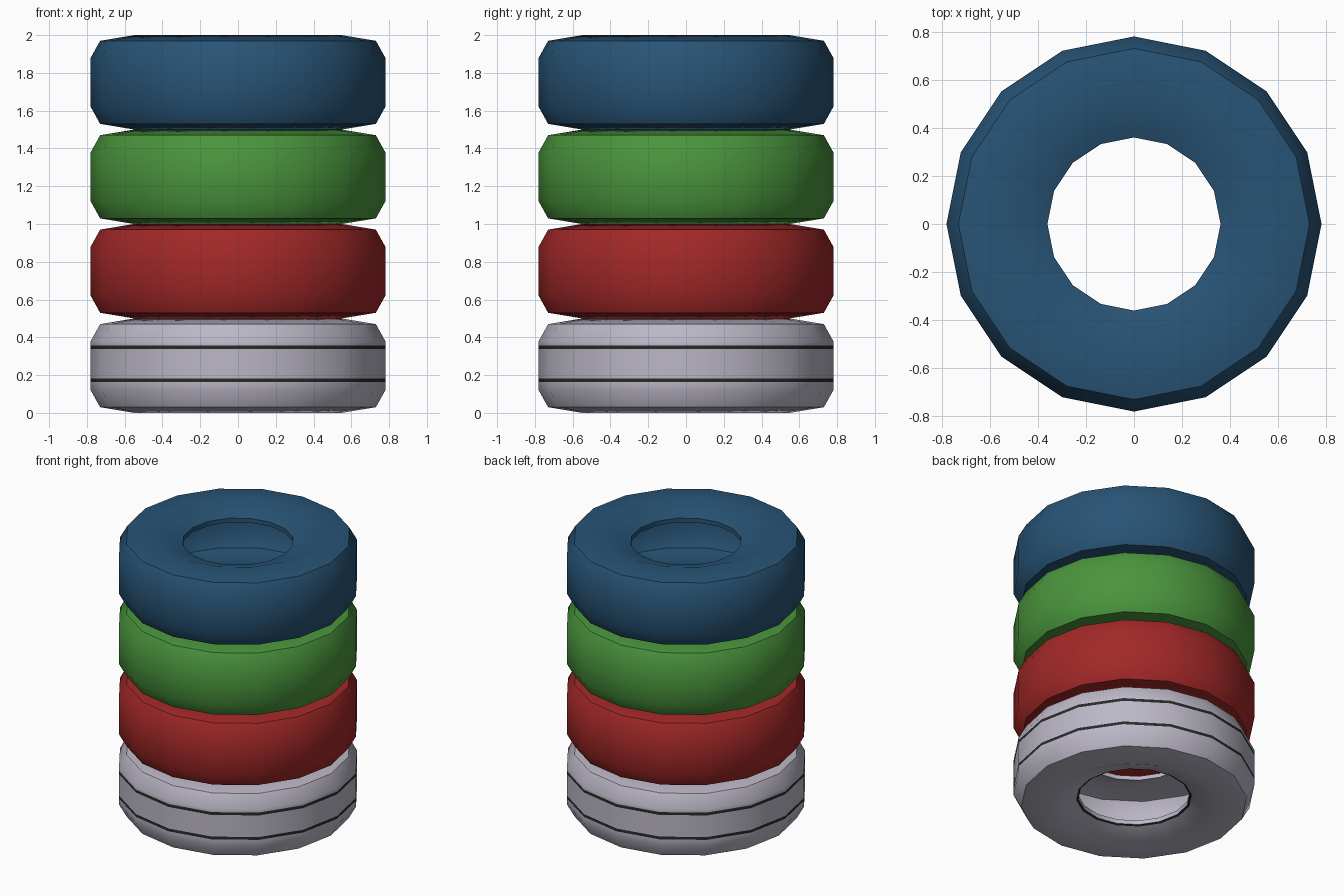
import bpy
import bmesh
import math

if "Cube" in bpy.data.objects:
    bpy.data.objects.remove(bpy.data.objects["Cube"])

SIDES = 16
HEIGHT = 0.5


def material(name, rgb):
    m = bpy.data.materials.new(name)
    m.diffuse_color = (*rgb, 1)
    m.use_nodes = True
    m.node_tree.nodes["Principled BSDF"].inputs["Base Color"].default_value = m.diffuse_color
    return m


white = material("pale grey", (0.50, 0.475, 0.565))
red = material("red", (0.36, 0.021, 0.021))
green = material("green", (0.068, 0.30, 0.046))
blue = material("blue", (0.021, 0.087, 0.178))
black = material("black", (0.022, 0.022, 0.022))

# Half profiles (radius, z): outer skin from lower lip to tread, and hollow inside
outer_half = [(0.36, 0.07), (0.55, 0.0), (0.73, 0.03), (0.78, 0.12)]
inner_half = [(0.745, 0.135), (0.705, 0.06), (0.55, 0.032), (0.36, 0.10)]


def flip(points):
    return [(r, HEIGHT - z) for r, z in reversed(points)]


def tyre(name, base_z, mat, tread=(), lip=()):
    """Revolve a closed hollow tyre section; tread and lip add extra rings."""
    outer = list(outer_half)
    outer[1:1] = lip
    profile = (outer + [(0.78, z) for z in tread] + flip(outer_half)
               + flip(inner_half) + inner_half)
    bm = bmesh.new()
    rings = []
    for i in range(SIDES):
        a = 2 * math.pi * i / SIDES
        rings.append([bm.verts.new((r * math.cos(a), r * math.sin(a), z))
                      for r, z in profile])
    n = len(profile)
    for i in range(SIDES):
        p, q = rings[i], rings[(i + 1) % SIDES]
        for j in range(n):
            k = (j + 1) % n
            bm.faces.new((p[j], q[j], q[k], p[k]))
    bmesh.ops.recalc_face_normals(bm, faces=bm.faces)
    mesh = bpy.data.meshes.new(name)
    bm.to_mesh(mesh)
    bm.free()
    obj = bpy.data.objects.new(name, mesh)
    bpy.context.collection.objects.link(obj)
    obj.location.z = base_z
    mesh.materials.append(mat)
    bpy.ops.object.select_all(action='DESELECT')
    obj.select_set(True)
    bpy.context.view_layer.objects.active = obj
    bpy.ops.object.shade_smooth_by_angle(angle=math.radians(35))
    return obj


# Bottom tyre with two dark tread lines and a dark lower lip
bottom = tyre("bottom_tyre", 0, white, tread=(0.163, 0.183, 0.337, 0.357),
              lip=[(0.375, 0.0645)])
bottom.data.materials.append(black)
for f in bottom.data.polygons:
    c = f.center
    radius = math.hypot(c.x, c.y)
    on_line = radius > 0.755 and min(abs(c.z - 0.173), abs(c.z - 0.347)) < 0.005
    on_lip = radius < 0.37 and c.z < 0.07
    if on_line or on_lip:
        f.material_index = 1

# Plain coloured tyres above
for i, (name, mat) in enumerate((("red_tyre", red), ("green_tyre", green),
                                 ("blue_tyre", blue)), start=1):
    tyre(name, i * HEIGHT, mat)
